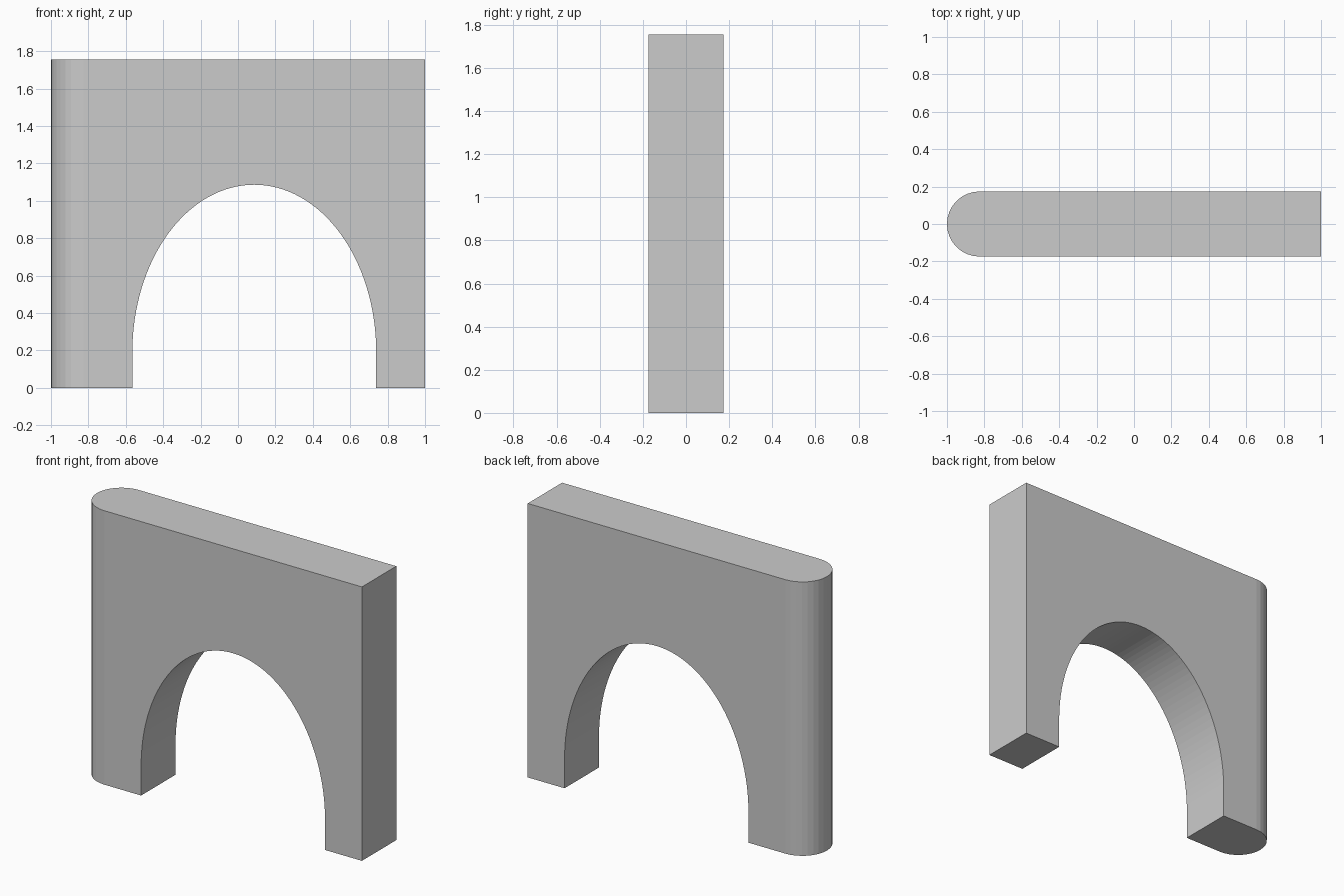
import bpy, bmesh
from math import sin, cos, pi
from mathutils import Vector

if "Cube" in bpy.data.objects:
    bpy.data.objects.remove(bpy.data.objects["Cube"])

HALF = 0.174           # half thickness of the wall
TOP = 1.755
SEAM = -1 + HALF       # where the rounded end begins
ARCH_X, ARCH_R = 0.087, 0.652
SPRING, CROWN = 0.19, 1.086


def extrude_profile(bm, points, offset):
    face = bm.faces.new([bm.verts.new(p) for p in points])
    new = bmesh.ops.extrude_face_region(bm, geom=[face], use_keep_orig=True)["geom"]
    verts = [g for g in new if isinstance(g, bmesh.types.BMVert)]
    bmesh.ops.translate(bm, verts=verts, vec=offset)


bm = bmesh.new()

# Wall with an arched opening, drawn from the front
arch = [(ARCH_X + ARCH_R * cos(pi * i / 64),
         SPRING + (CROWN - SPRING) * sin(pi * i / 64)) for i in range(65)]
outline = [(SEAM, 0), (SEAM, TOP), (1, TOP), (1, 0), (ARCH_X + ARCH_R, 0)]
outline += arch + [(ARCH_X - ARCH_R, 0)]
extrude_profile(bm, [(x, -HALF, z) for x, z in outline], Vector((0, 2 * HALF, 0)))

# Half-round end, drawn from above
end = [(SEAM - HALF * sin(pi * i / 16), HALF * cos(pi * i / 16), 0) for i in range(17)]
extrude_profile(bm, end, Vector((0, 0, TOP)))

# Join both parts and remove the hidden faces at the seam
hidden = [f for f in bm.faces if all(abs(v.co.x - SEAM) < 1e-4 for v in f.verts)]
bmesh.ops.delete(bm, geom=hidden, context='FACES_ONLY')
bmesh.ops.remove_doubles(bm, verts=bm.verts[:], dist=1e-4)
bmesh.ops.recalc_face_normals(bm, faces=bm.faces[:])

mesh = bpy.data.meshes.new("arched_wall")
bm.to_mesh(mesh)
bm.free()
wall = bpy.data.objects.new("arched_wall", mesh)
bpy.context.collection.objects.link(wall)
